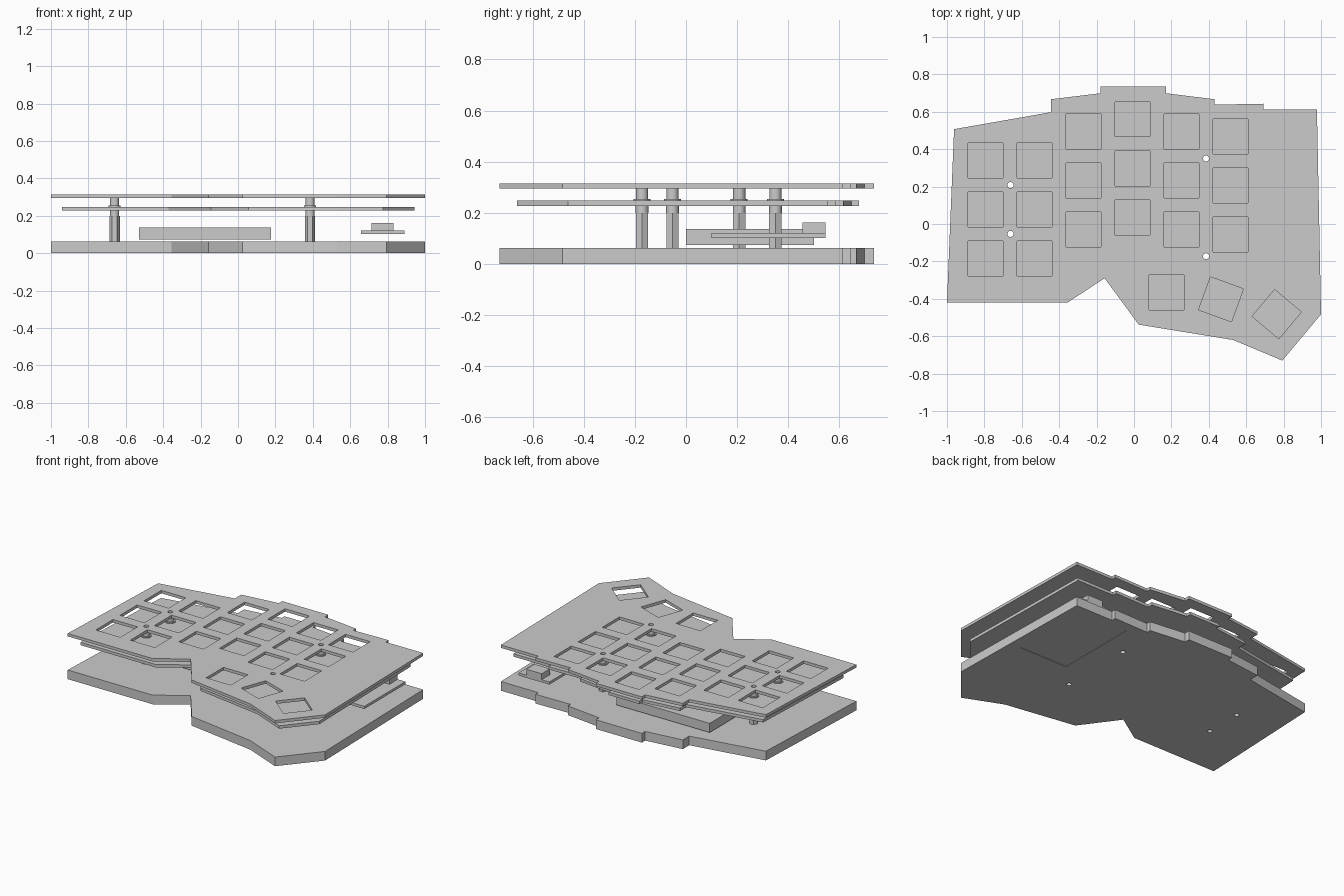
import bpy, math
from mathutils import Vector, Matrix

if "Cube" in bpy.data.objects:
    bpy.data.objects.remove(bpy.data.objects["Cube"])

grey = bpy.data.materials.new("light_grey")
grey.diffuse_color = (0.6, 0.6, 0.6, 1)
grey.use_nodes = True
grey.node_tree.nodes["Principled BSDF"].inputs["Base Color"].default_value = grey.diffuse_color


def ring(cx, cy, r, n, turn=0.0):
    """Regular polygon around a centre."""
    return [(cx + r * math.cos(turn + i * math.tau / n),
             cy + r * math.sin(turn + i * math.tau / n)) for i in range(n)]


def square(cx, cy, side, degrees):
    return ring(cx, cy, side / math.sqrt(2), 4, math.radians(45 + degrees))


def rect(x0, x1, y0, y1):
    return [(x0, y0), (x1, y0), (x1, y1), (x0, y1)]


def prism(name, loops, z0, z1, smooth=False):
    """Extrude an outline, with the further loops as holes, from z0 to z1."""
    curve = bpy.data.curves.new(name + "_profile", 'CURVE')
    curve.dimensions = '2D'
    curve.fill_mode = 'BOTH'
    curve.extrude = (z1 - z0) / 2
    for loop in loops:
        s = curve.splines.new('POLY')
        s.points.add(len(loop) - 1)
        for p, (x, y) in zip(s.points, loop):
            p.co = (x, y, 0, 1)
        s.use_cyclic_u = True
    helper = bpy.data.objects.new(name + "_profile", curve)
    bpy.context.scene.collection.objects.link(helper)
    bpy.context.view_layer.update()
    deps = bpy.context.evaluated_depsgraph_get()
    mesh = bpy.data.meshes.new_from_object(helper.evaluated_get(deps))
    bpy.data.objects.remove(helper)
    mesh.transform(Matrix.Translation((0, 0, (z0 + z1) / 2)))
    mesh.materials.clear()
    mesh.materials.append(grey)
    obj = bpy.data.objects.new(name, mesh)
    bpy.context.scene.collection.objects.link(obj)
    bpy.ops.object.select_all(action='DESELECT')
    obj.select_set(True)
    bpy.context.view_layer.objects.active = obj
    if smooth:
        bpy.ops.object.shade_smooth_by_angle(angle=math.radians(30))
    else:
        bpy.ops.object.shade_flat()
    return obj


def inset(loop, d):
    """Move every edge of a counter-clockwise loop inwards by d."""
    pts = [Vector(p) for p in loop]
    out = []
    for i, p in enumerate(pts):
        a = (p - pts[i - 1]).normalized()
        b = (pts[(i + 1) % len(pts)] - p).normalized()
        na, nb = Vector((-a.y, a.x)), Vector((-b.y, b.x))
        out.append(tuple(p + (na + nb) * d / (1 + na.dot(nb))))
    return out


# Shared outline of the case
outline = [(-1, -0.42), (-0.355, -0.42), (-0.157, -0.29), (0.025, -0.538),
           (0.53, -0.62), (0.793, -0.73), (1, -0.483), (0.978, 0.612),
           (0.693, 0.612), (0.693, 0.643), (0.43, 0.638), (0.43, 0.667),
           (0.171, 0.699), (0.171, 0.735), (-0.179, 0.735), (-0.179, 0.699),
           (-0.443, 0.667), (-0.443, 0.598), (-0.962, 0.507)]

# Key openings: six staggered columns of three, then the thumb cluster
PITCH, KEY = 0.262, 0.187
keys = []
for col, top in enumerate((0.34, 0.34, 0.495, 0.56, 0.495, 0.468)):
    for row in range(3):
        keys.append(square(-0.793 + col * PITCH, top - row * PITCH, KEY, 0))
keys += [square(0.174, -0.367, KEY, 0), square(0.465, -0.403, KEY, -20),
         square(0.763, -0.482, KEY, -40)]

# Screw positions
screws = [(-0.66, 0.208), (-0.66, -0.053), (0.385, 0.35), (0.385, -0.172)]
bores = [ring(x, y, 0.016, 24) for x, y in screws]

# Stacked plates; the base has a very shallow rectangular recess underneath
hatch = rect(0.54, 0.91, -0.015, 0.575)
prism("base_plate", [outline, hatch] + bores, 0, 0.063)
prism("base_recess_panel", [hatch], 0.002, 0.063)
prism("circuit_board", [inset(outline, 0.057)] + bores, 0.227, 0.247)
prism("key_plate", [outline] + keys + bores, 0.294, 0.314)

# Hollow standoffs and spacers
for i, ((x, y), bore) in enumerate(zip(screws, bores), 1):
    prism(f"hex_standoff_{i}", [ring(x, y, 0.028, 6), bore], 0.063, 0.2, True)
    prism(f"standoff_neck_{i}", [ring(x, y, 0.025, 24), bore], 0.2, 0.227, True)
    prism(f"spacer_flange_{i}", [ring(x, y, 0.033, 24), bore], 0.247, 0.254, True)
    prism(f"spacer_{i}", [ring(x, y, 0.024, 24), bore], 0.254, 0.294, True)

# Battery, controller board and its connector
prism("battery", [rect(-0.53, 0.177, 0, 0.5)], 0.073, 0.136)
prism("controller_board", [rect(0.657, 0.89, 0.1, 0.545)], 0.102, 0.12)
prism("connector", [rect(0.715, 0.832, 0.455, 0.545)], 0.12, 0.161)
